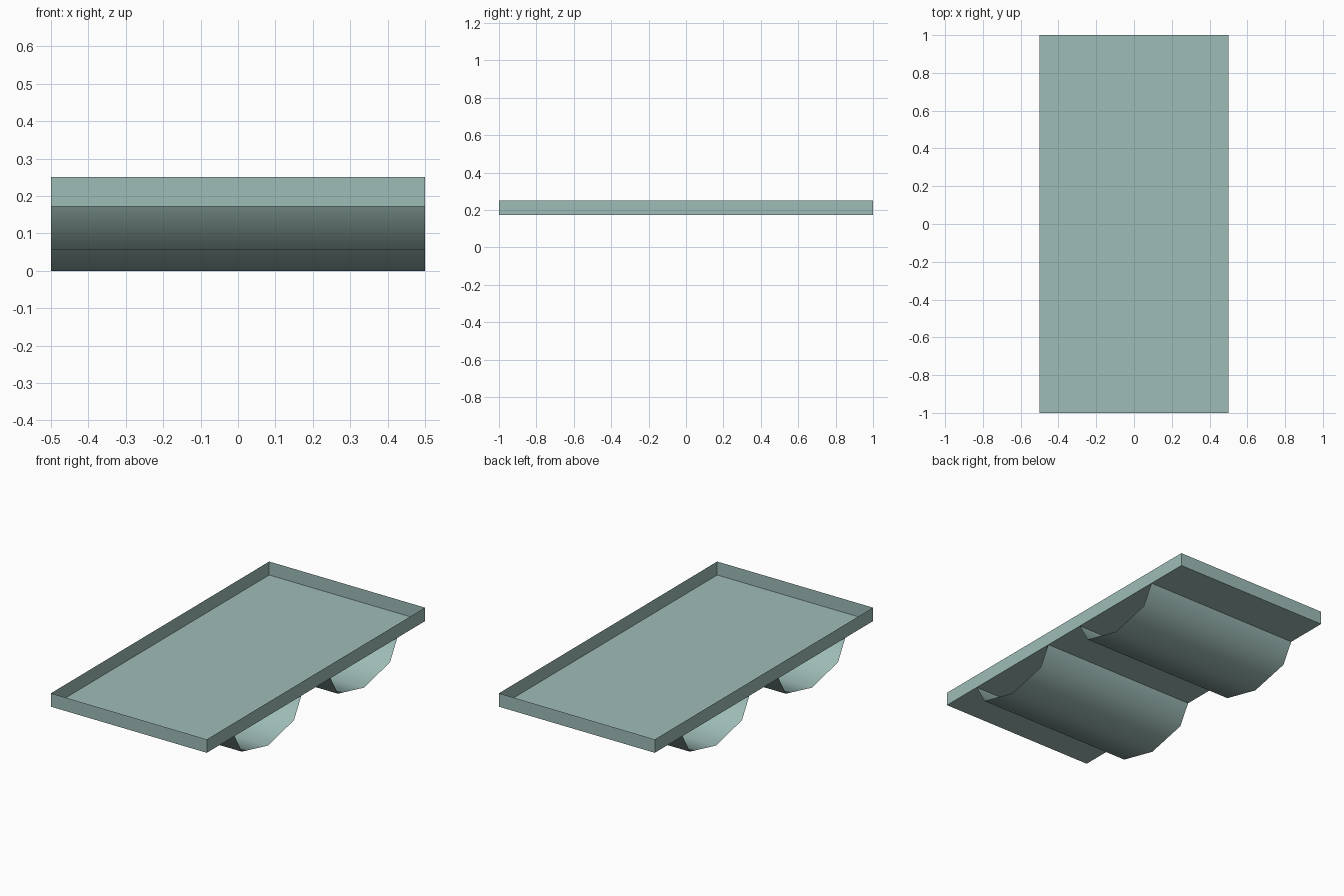
import bpy
import bmesh

default = bpy.data.objects.get("Cube")
if default:
    bpy.data.objects.remove(default, do_unlink=True)

WIDTH, LENGTH = 1.0, 2.0
FLOOR_Z, RIM_Z = 0.172, 0.25

# One grey-green sheet colour
colour = (0.342, 0.503, 0.474, 1.0)
sheet = bpy.data.materials.new("grey_green")
sheet.use_nodes = True
sheet.diffuse_color = colour
sheet.node_tree.nodes["Principled BSDF"].inputs["Base Color"].default_value = colour


def add_object(name, bm, smooth=False):
    for face in bm.faces:
        face.smooth = smooth
    mesh = bpy.data.meshes.new(name)
    bm.to_mesh(mesh)
    bm.free()
    mesh.materials.append(sheet)
    obj = bpy.data.objects.new(name, mesh)
    bpy.context.collection.objects.link(obj)
    return obj


# Open tray: a thin-walled box without a lid
bm = bmesh.new()
bmesh.ops.create_cube(bm, size=1)
bmesh.ops.scale(bm, vec=(WIDTH, LENGTH, RIM_Z - FLOOR_Z), verts=bm.verts)
bmesh.ops.translate(bm, vec=(0, 0, (RIM_Z + FLOOR_Z) / 2), verts=bm.verts)
lid = [f for f in bm.faces if f.normal.z > 0.9]
bmesh.ops.delete(bm, geom=lid, context="FACES_ONLY")
add_object("tray", bm)

# Rounded channels under the tray, open at both ends
half = [(0.306, FLOOR_Z), (0.239, 0.056)]
profile = [(-y, z) for y, z in half] + [(0, 0)] + half[::-1]


def add_channel(name, centre_y):
    bm = bmesh.new()
    left, right = [
        [bm.verts.new((x, centre_y + y, z)) for y, z in profile]
        for x in (-WIDTH / 2, WIDTH / 2)
    ]
    for i in range(len(profile) - 1):
        bm.faces.new((left[i], left[i + 1], right[i + 1], right[i]))
    add_object(name, bm, smooth=True)


add_channel("front_channel", -0.44)
add_channel("back_channel", 0.44)
